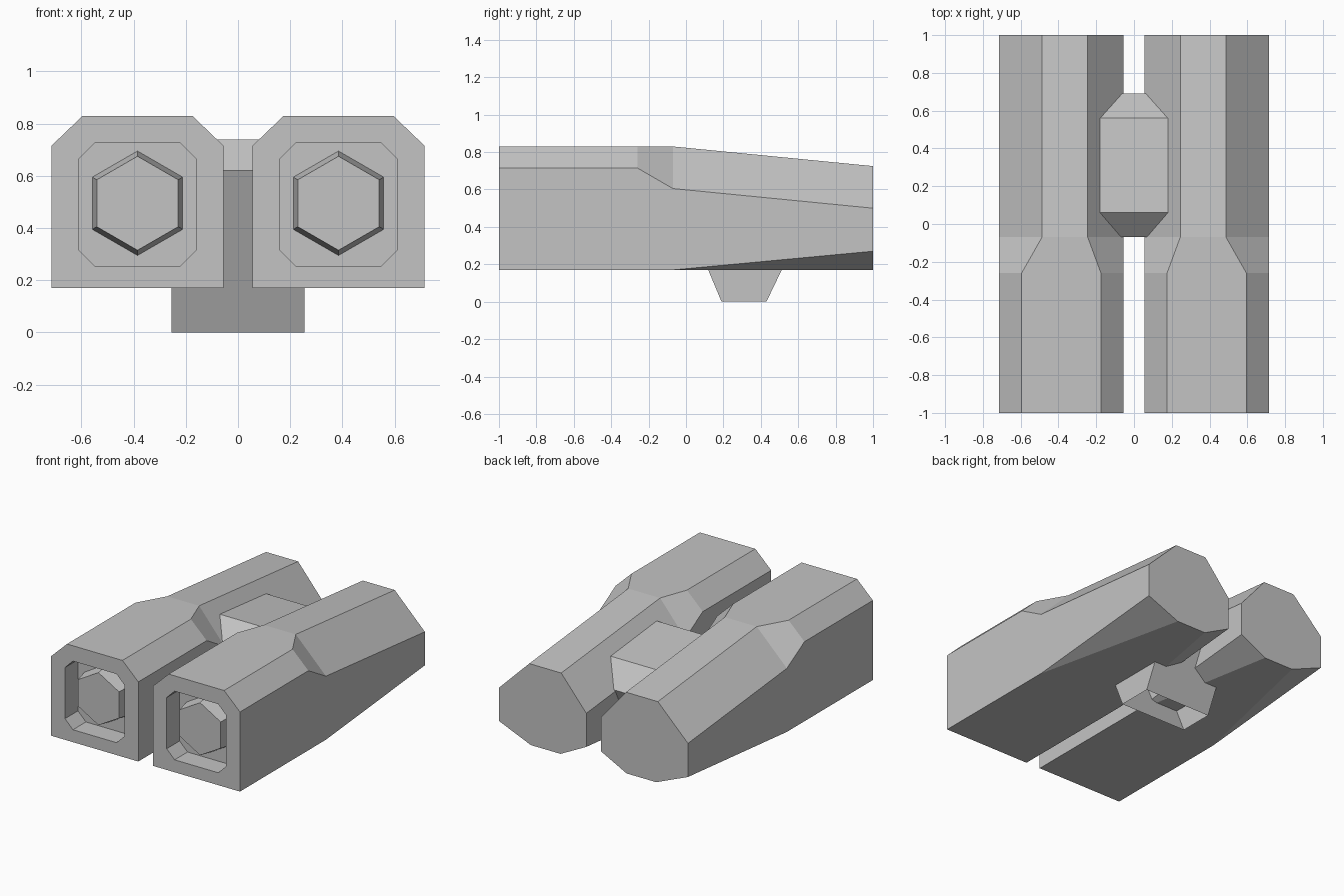
import bpy, bmesh
from math import pi
from mathutils import Matrix

cube = bpy.data.objects.get("Cube")
if cube:
    bpy.data.objects.remove(cube, do_unlink=True)

GREY = (0.55, 0.55, 0.55, 1)
grey = bpy.data.materials.new("plain grey")
grey.use_nodes = True
grey.diffuse_color = GREY
grey.node_tree.nodes["Principled BSDF"].inputs["Base Color"].default_value = GREY


def make(name, bm, mirrored=False):
    mesh = bpy.data.meshes.new(name)
    bm.to_mesh(mesh)
    bm.free()
    mesh.materials.append(grey)
    obj = bpy.data.objects.new(name, mesh)
    bpy.context.collection.objects.link(obj)
    if mirrored:
        mod = obj.modifiers.new("mirror", "MIRROR")
        mod.use_mirror_merge = False
    return obj


def section(bm, y, x_in, x_out, low, high, bottom, shoulder, top):
    """Eight-sided ring; bottom and top are (inner x, outer x) of the flats,
    low and shoulder are the heights where the side walls start and end."""
    z0, z1 = low[0], high
    pts = [(bottom[0], z0), (bottom[1], z0), (x_out, low[1]), (x_out, shoulder),
           (top[1], z1), (top[0], z1), (x_in, shoulder), (x_in, low[1])]
    return [bm.verts.new((x, y, z)) for x, z in pts]


# Launch tubes: recess floor, recess mouth, then along the outer shell to the back
IN, OUT, BASE, TOP = 0.055, 0.715, 0.17, 0.83
square = (IN, OUT)
flat = (BASE, BASE)
mouth = (0.16, 0.61, (0.255, 0.315), 0.725, (0.22, 0.55), 0.665, (0.22, 0.55))
front = (IN, OUT, flat, TOP, square, 0.715, (0.175, 0.595))
bm = bmesh.new()
rings = [
    section(bm, -0.86, *mouth),
    section(bm, -1, *mouth),
    section(bm, -1, *front),
    section(bm, -0.26, *front),
    section(bm, -0.07, IN, OUT, flat, TOP, square, 0.605, (0.245, 0.487)),
    section(bm, 1, IN, OUT, (BASE, 0.27), 0.725, (0.25, 0.475), 0.50, (0.245, 0.487)),
]
for a, b in zip(rings, rings[1:]):
    for i in range(8):
        j = (i + 1) % 8
        bm.faces.new((a[i], a[j], b[j], b[i]))
bm.faces.new(rings[0])
bm.faces.new(rings[-1])
bmesh.ops.remove_doubles(bm, verts=bm.verts, dist=0.0005)
bmesh.ops.recalc_face_normals(bm, faces=bm.faces)
make("launch_tubes", bm, True)

# Tapered hexagonal noses inside the recesses
bm = bmesh.new()
bmesh.ops.create_cone(bm, cap_ends=True, segments=6, radius1=0.2, radius2=0.18, depth=0.1,
                      matrix=Matrix.Translation((0.385, -0.91, 0.495)) @ Matrix.Rotation(pi / 2, 4, 'X'))
make("hex_noses", bm, True)

# Central bracket: side profile carried across both tubes, open underneath
profile = [(0.43, 0), (0.69, 0.54), (0.56, 0.69), (0.06, 0.74), (-0.07, 0.62), (0.19, 0)]
bm = bmesh.new()
left, right = [[bm.verts.new((x, y, z)) for y, z in profile] for x in (0.255, -0.255)]
for i in range(len(profile) - 1):
    bm.faces.new((left[i], left[i + 1], right[i + 1], right[i]))
bm.faces.new(left)
bm.faces.new(right)
bmesh.ops.recalc_face_normals(bm, faces=bm.faces)
make("mount_bracket", bm)
